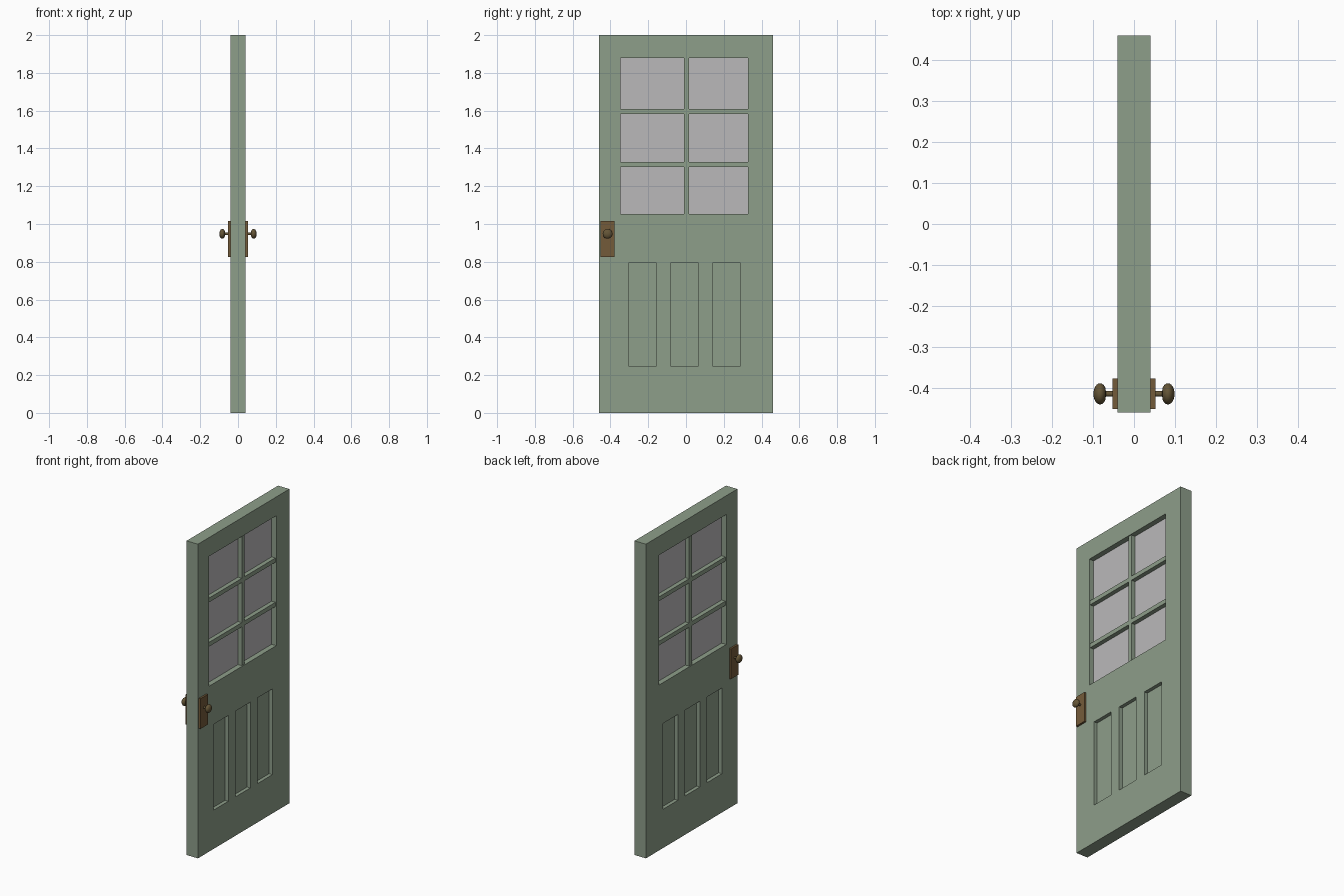
import bpy, bmesh, math
from mathutils import Matrix

if "Cube" in bpy.data.objects:
    bpy.data.objects.remove(bpy.data.objects["Cube"])


def material(name, rgb):
    m = bpy.data.materials.new(name)
    m.diffuse_color = (*rgb, 1)
    m.use_nodes = True
    m.node_tree.nodes["Principled BSDF"].inputs["Base Color"].default_value = m.diffuse_color
    return m


GREEN = material("sage_green_paint", (0.27, 0.342, 0.254))
GLASS = material("grey_glass", (0.49, 0.485, 0.49))
BROWN = material("brown_plate", (0.175, 0.105, 0.042))
BRASS = material("dark_brass", (0.13, 0.092, 0.038))


def boxes(name, mat, spans):
    """One object made of boxes given as (x0, x1, y0, y1, z0, z1)."""
    bm = bmesh.new()
    for x0, x1, y0, y1, z0, z1 in spans:
        bmesh.ops.create_cube(bm, size=1, matrix=Matrix.Translation(
            ((x0 + x1) / 2, (y0 + y1) / 2, (z0 + z1) / 2))
            @ Matrix.Diagonal((x1 - x0, y1 - y0, z1 - z0, 1)))
    me = bpy.data.meshes.new(name)
    bm.to_mesh(me)
    bm.free()
    me.materials.append(mat)
    ob = bpy.data.objects.new(name, me)
    bpy.context.collection.objects.link(ob)
    return ob


# Door slab with a window opening and three recessed panels on each face
T = 0.04
WY0, WY1, WZ0, WZ1 = -0.348, 0.328, 1.053, 1.88
door = boxes("door_slab", GREEN, [(-T, T, -0.46, 0.46, 0, 2)])
cuts = [(-0.1, 0.1, WY0, WY1, WZ0, WZ1)]
for y0 in (-0.305, -0.083, 0.139):
    for s in (-1, 1):
        xs = sorted((s * 0.017, s * 0.1))
        cuts.append((*xs, y0, y0 + 0.15, 0.247, 0.793))
cutter = boxes("opening_cutter", GREEN, cuts)
cutter.hide_render = True
mod = door.modifiers.new("openings", "BOOLEAN")
mod.operation, mod.solver, mod.object = "DIFFERENCE", "EXACT", cutter
bpy.context.view_layer.objects.active = door
bpy.ops.object.modifier_apply(modifier=mod.name)
bpy.data.objects.remove(cutter)

# Glass pane and glazing bars
boxes("window_glass", GLASS, [(-0.007, 0.007, WY0, WY1, WZ0, WZ1)])
B = 0.034
boxes("vertical_glazing_bar", GREEN, [(-B, B, -0.010, 0.017, WZ0, WZ1)])
for i, z in enumerate((1.314, 1.596)):
    boxes(f"horizontal_glazing_bar_{i + 1}", GREEN,
          [(-B, B, WY0, WY1, z - 0.0135, z + 0.0135)])


def knob(name, side):
    """Stem and flattened round knob, lathed around the x axis."""
    prof = [(0.05, 0.007), (0.069, 0.007)]
    prof += [(0.083 - 0.016 * math.cos(a), 0.026 * math.sin(a))
             for a in (math.pi * k / 12 for k in range(2, 12))]
    n = 24
    bm = bmesh.new()
    rings = [[bm.verts.new((side * x, r * math.cos(2 * math.pi * j / n),
                            r * math.sin(2 * math.pi * j / n)))
              for j in range(n)] for x, r in prof]
    tip = bm.verts.new((side * 0.099, 0, 0))
    for a, b in zip(rings, rings[1:]):
        for j in range(n):
            bm.faces.new((a[j], a[(j + 1) % n], b[(j + 1) % n], b[j]))
    for j in range(n):
        bm.faces.new((rings[-1][j], rings[-1][(j + 1) % n], tip))
    bm.faces.new(rings[0])
    bmesh.ops.recalc_face_normals(bm, faces=bm.faces)
    me = bpy.data.meshes.new(name)
    bm.to_mesh(me)
    bm.free()
    me.materials.append(BRASS)
    ob = bpy.data.objects.new(name, me)
    ob.location = (0, -0.415, 0.948)
    bpy.context.collection.objects.link(ob)
    bpy.ops.object.select_all(action="DESELECT")
    ob.select_set(True)
    bpy.context.view_layer.objects.active = ob
    bpy.ops.object.shade_smooth_by_angle(angle=math.radians(40))


# Lock plates and knobs on both sides
for label, s in (("right", 1), ("left", -1)):
    xs = sorted((s * T, s * 0.052))
    boxes(f"{label}_lock_plate", BROWN, [(*xs, -0.452, -0.378, 0.824, 1.016)])
    knob(f"{label}_door_knob", s)
